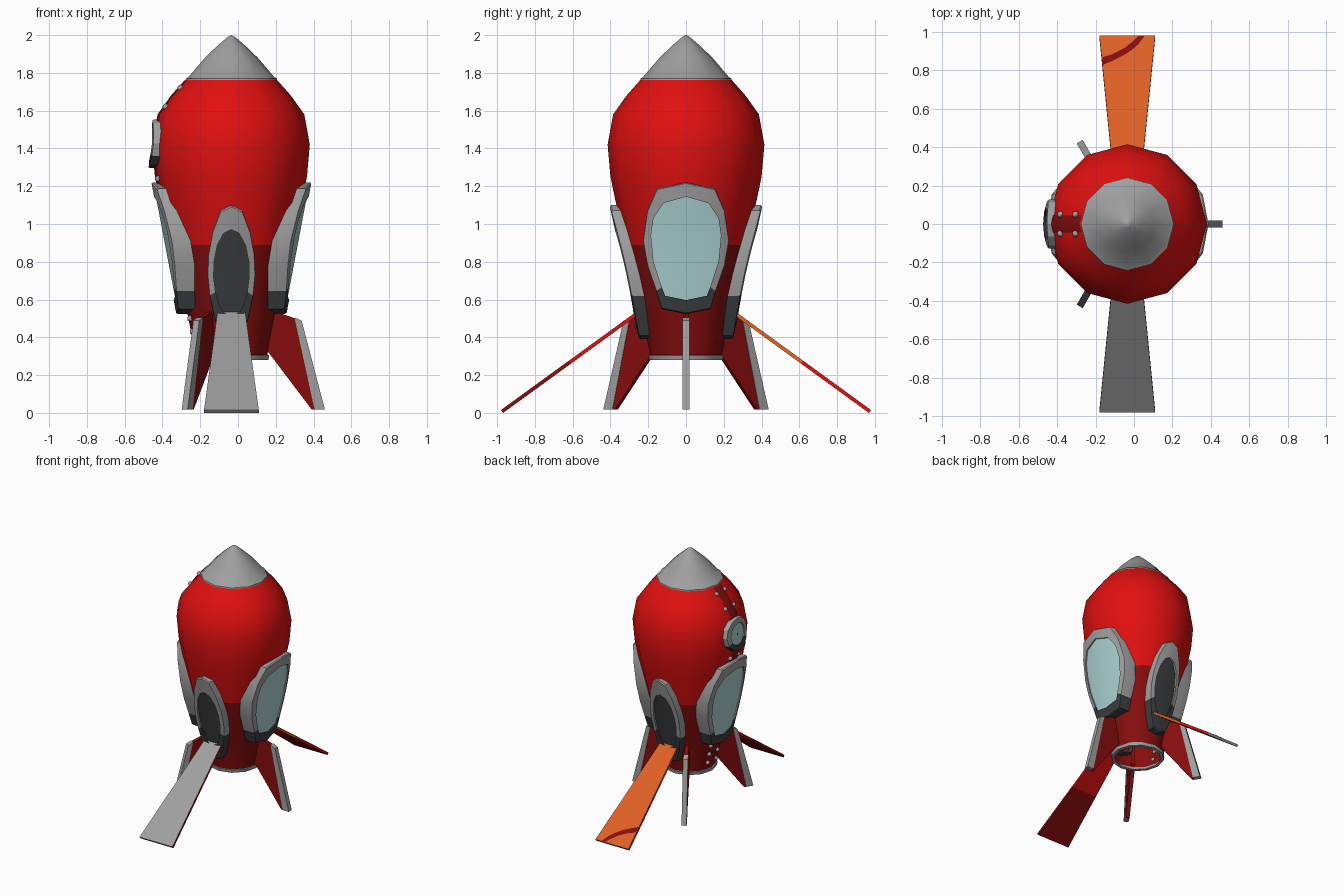
import bpy, bmesh, math
from mathutils import Vector

if "Cube" in bpy.data.objects:
    bpy.data.objects.remove(bpy.data.objects["Cube"])

AX = -0.035                      # x of the rocket axis
MATS = {}
for name, col in {
    "red": (0.75, 0.005, 0.005), "dark_red": (0.24, 0.004, 0.004),
    "grey": (0.35, 0.35, 0.35), "dark_grey": (0.045, 0.047, 0.05),
    "pale_glass": (0.42, 0.66, 0.66), "orange": (0.74, 0.12, 0.018)}.items():
    m = bpy.data.materials.new(name)
    m.diffuse_color = (*col, 1)
    m.use_nodes = True
    m.node_tree.nodes["Principled BSDF"].inputs["Base Color"].default_value = m.diffuse_color
    MATS[name] = m


def finish(name, bm, mats, angle=40):
    bmesh.ops.remove_doubles(bm, verts=bm.verts, dist=0.0004)
    bmesh.ops.recalc_face_normals(bm, faces=bm.faces)
    me = bpy.data.meshes.new(name)
    bm.to_mesh(me)
    bm.free()
    for m in mats:
        me.materials.append(MATS[m])
    ob = bpy.data.objects.new(name, me)
    bpy.context.collection.objects.link(ob)
    bpy.ops.object.select_all(action='DESELECT')
    ob.select_set(True)
    bpy.context.view_layer.objects.active = ob
    bpy.ops.object.shade_smooth_by_angle(angle=math.radians(angle))
    return ob


def polar(deg, r, u, z):
    """Point at radial distance r and sideways offset u, for a heading."""
    a = math.radians(deg)
    return Vector((AX + r * math.cos(a) - u * math.sin(a),
                   r * math.sin(a) + u * math.cos(a), z))


def grid(bm, rows, mat=lambda i, j, z: 0):
    """Skin a list of point rows with quads."""
    vs = [[bm.verts.new(p) for p in row] for row in rows]
    for i in range(len(vs) - 1):
        for j in range(len(vs[0]) - 1):
            q = (vs[i][j], vs[i + 1][j], vs[i + 1][j + 1], vs[i][j + 1])
            f = bm.faces.new(q)
            f.material_index = mat(i, j, sum(v.co.z for v in q) / 4)


def lathe(name, prof, mats, mat=lambda i, j, z: 0, n=12):
    bm = bmesh.new()
    grid(bm, [[polar(360 * k / n, r, 0, z) for k in range(n + 1)] for r, z in prof], mat)
    return finish(name, bm, mats)


# Hull, nose and exhaust ring
HULL = [(.187, .29), (.247, .6), (.32, .89), (.373, 1.12), (.4, 1.25),
        (.415, 1.42), (.386, 1.58), (.315, 1.68), (.235, 1.77)]


def hull_r(z):
    for (r0, z0), (r1, z1) in zip(HULL, HULL[1:]):
        if z <= z1:
            return r0 + (r1 - r0) * (z - z0) / (z1 - z0)
    return HULL[-1][0]


lathe("hull", HULL, ["red", "dark_red"], lambda i, j, z: int(z < .89))
lathe("nose_cone", [(.225, 1.755), (.243, 1.757), (.241, 1.77), (.228, 1.777), (.14, 1.88),
                    (.075, 1.943), (.02, 1.99), (0, 2.0)], ["grey"])
lathe("exhaust_ring", [(.17, .28), (.195, .28), (.2, .305), (.185, .307), (.17, .28)], ["grey"])


# Framed panels: recessed pane inside a raised rim, lower rim dark
def panel(name, deg, outer, inner, r0, z0, slope, split, pane, curve=1.0, depth=.11, recess=.01):
    def pt(u, z, d):
        return polar(deg, r0 + slope * (z - z0) - curve * u * u - d, u, z)
    bm = bmesh.new()
    for s in (1, -1):
        rows = [[pt(s * a, b, depth), pt(s * a, b, .008), pt(s * (a * .93 + c * .07), b * .93 + d * .07, 0),
                 pt(s * c, d, 0), pt(s * c, d, recess), pt(0, d, recess)]
                for (a, b), (c, d) in zip(outer, inner)]
        grid(bm, rows, lambda i, j, z: 2 if j == 4 else int(i >= split))
    finish(name, bm, ["grey", "dark_grey", pane], 25)


win_out = [(0, 1.22), (.155, 1.187), (.205, 1.07), (.228, .91), (.205, .78), (.158, .645), (.13, .55), (0, .524)]
win_in = [(0, 1.145), (.12, 1.11), (.172, 1.03), (.185, .94), (.172, .8), (.128, .665), (.11, .62), (0, .597)]
for nm, deg in (("right_window", 0), ("left_window", 180)):
    panel(nm, deg, win_out, win_in, .42, 1.2, .19, 5, "pale_glass")

door_out = [(0, 1.1), (.058, 1.072), (.1, .96), (.122, .84), (.127, .73), (.116, .62), (.09, .5), (.06, .41), (0, .39)]
door_in = [(0, .97), (.042, .95), (.075, .885), (.092, .8), (.094, .72), (.084, .64), (.064, .57), (.04, .53), (0, .52)]
for nm, deg in (("front_doorway", -90), ("back_doorway", 90)):
    panel(nm, deg, door_out, door_in, .405, 1.1, .22, 5, "dark_grey", recess=.015)

circle = lambda r: [(r * math.sin(math.pi * k / 6), 1.425 + r * math.cos(math.pi * k / 6)) for k in range(7)]
panel("porthole", 180, circle(.128), circle(.085), .428, 1.425, -.08, 4, "pale_glass", depth=.06)

# Dark band with rivets on the left side
bm = bmesh.new()
grid(bm, [[polar(180, hull_r(z) + .005 - abs(u) * .268, u, z) for u in (-.045, 0, .045)]
          for z in (.9, 1.12, 1.25, 1.42, 1.58, 1.68, 1.76)])
finish("left_band", bm, ["dark_red"])
bm = bmesh.new()
for z in (1.72, 1.62, 1.24, .5, .43, .36):
    for u in (-.05, .05):
        s = bmesh.ops.create_icosphere(bm, subdivisions=2, radius=.017)
        bmesh.ops.translate(bm, verts=s["verts"], vec=polar(180, hull_r(z) - .01, u, z))
finish("rivets", bm, ["grey"])


# Three fins with a grey outer edge
def slab(name, deg, prof, t, mat):
    bm = bmesh.new()
    a, b = [[bm.verts.new(polar(deg, r, s * t, z)) for r, z in prof] for s in (-1, 1)]
    bm.faces.new(a)
    bm.faces.new(b[::-1])
    n = len(prof)
    for i in range(n):
        bm.faces.new((a[i], a[(i + 1) % n], b[(i + 1) % n], b[i]))
    finish(name, bm, [mat], 20)


for k in range(3):
    slab(f"fin_{k + 1}", 120 * k, [(.2, .545), (.265, .525), (.338, .5), (.442, .018), (.425, .018), (.185, .335)], .015, "dark_red")
    slab(f"fin_edge_{k + 1}", 120 * k, [(.334, .505), (.372, .488), (.495, .018), (.44, .018)], .018, "grey")


# Boarding ramps, undersides and sides painted in two tones
def ramp_z(r):
    return .545 - .53 * (r - .25) / .73


def ramp(name, deg, top, side_a, side_b):
    bm = bmesh.new()
    rows = []
    for r, w in ((.25, .072), (.62, .109), (.98, .145)):
        z, dr, dz = ramp_z(r), -.012, -.015
        rows.append([polar(deg, r, -w, z), polar(deg, r, w, z), polar(deg, r + dr, w, z + dz),
                     polar(deg, r + dr, -w, z + dz), polar(deg, r, -w, z)])

    def mat(i, j, z):
        return 0 if j == 0 else ((3, 4) if j == 2 else (1, 2))[i]
    grid(bm, rows, mat)
    bmesh.ops.remove_doubles(bm, verts=bm.verts, dist=.0004)
    caps = bmesh.ops.holes_fill(bm, edges=[e for e in bm.edges if e.is_boundary], sides=4)
    for f in caps["faces"]:
        f.material_index = 5
    finish(name, bm, [top, side_a, side_b, "red", "dark_red", "grey"], 20)


ramp("front_ramp", -90, "grey", "red", "dark_red")
ramp("back_ramp", 90, "orange", "orange", "red")

# Curved stripe painted on the back ramp: x, near y, far y
bm = bmesh.new()
grid(bm, [[Vector((x, y, ramp_z(y) + .003)) for y in (a, b)] for x, a, b in
          ((-.163, .828, .868), (-.11, .85, .885), (-.05, .88, .915), (.0, .915, .955), (.022, .935, .979), (.055, .978, .979))])
finish("ramp_stripe", bm, ["dark_red"])
